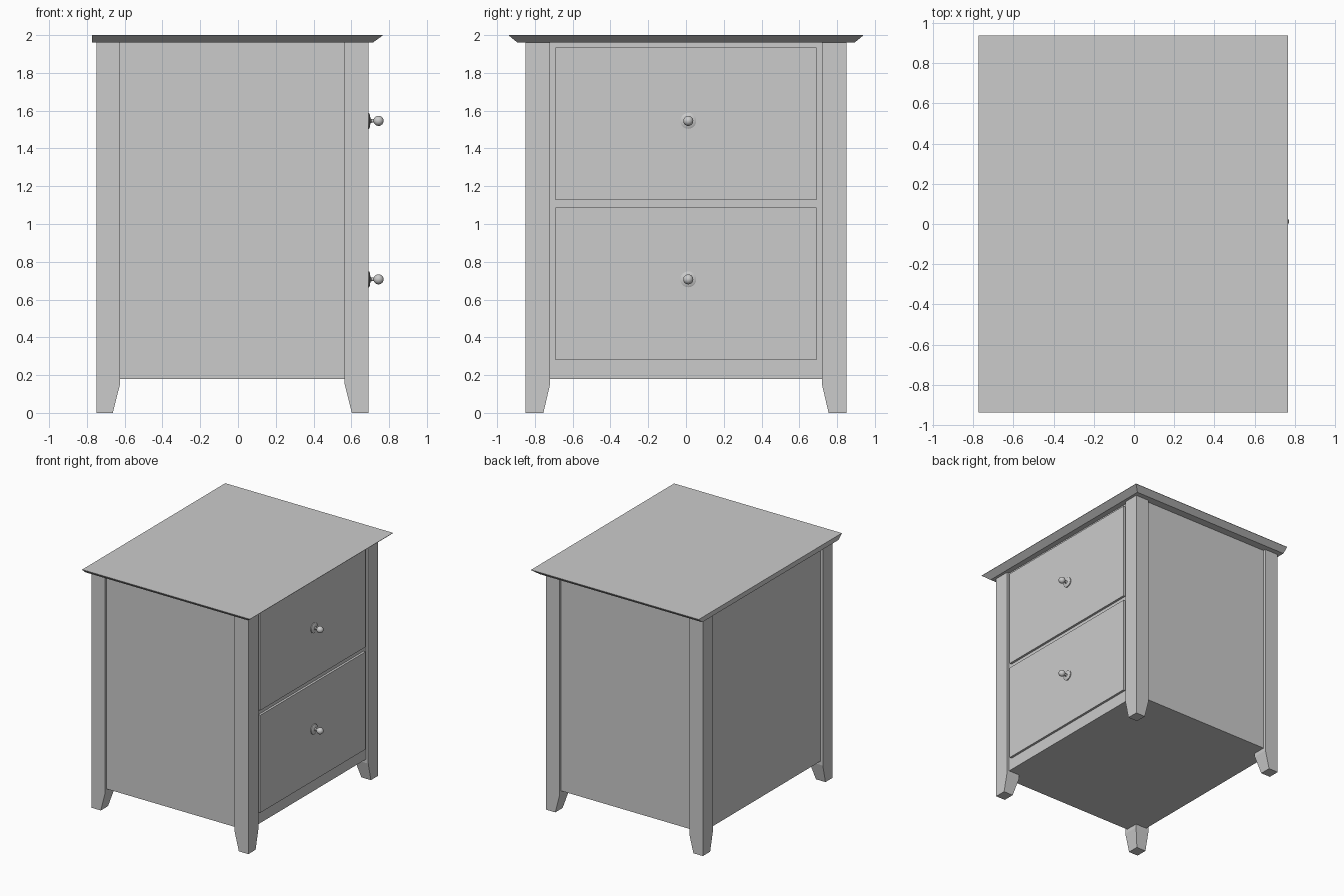
import bpy, bmesh, math

if "Cube" in bpy.data.objects:
    bpy.data.objects.remove(bpy.data.objects["Cube"])

X0, X1, Y = -0.75, 0.69, 0.85      # outer faces of the legs
INSET = 0.022                      # how far the panels sit behind the legs


def stack(name, rects):
    """Closed solid through a stack of rectangles (x0, x1, y0, y1, z)."""
    bm = bmesh.new()
    rings = [[bm.verts.new(p) for p in ((a, c, z), (b, c, z), (b, d, z), (a, d, z))]
             for a, b, c, d, z in rects]
    bm.faces.new(rings[0][::-1])
    bm.faces.new(rings[-1])
    for lo, hi in zip(rings, rings[1:]):
        for i in range(4):
            j = (i + 1) % 4
            bm.faces.new((lo[i], lo[j], hi[j], hi[i]))
    return finish(name, bm)


def finish(name, bm):
    bmesh.ops.recalc_face_normals(bm, faces=bm.faces)
    me = bpy.data.meshes.new(name)
    bm.to_mesh(me)
    bm.free()
    ob = bpy.data.objects.new(name, me)
    bpy.context.collection.objects.link(ob)
    return ob


def box(name, x0, x1, y0, y1, z0, z1):
    return stack(name, [(x0, x1, y0, y1, z0), (x0, x1, y0, y1, z1)])


def leg(name, ox, sx, sy):
    """Square post whose two inner faces taper at the foot."""
    rects = []
    for wx, wy, z in ((0.087, 0.095, 0), (0.125, 0.13, 0.15), (0.125, 0.13, 1.96)):
        xs = sorted((ox, ox + sx * wx))
        ys = sorted((sy * Y, sy * (Y - wy)))
        rects.append((*xs, *ys, z))
    return stack(name, rects)


def knob(name, x, y, z):
    """Turned knob: base plate, neck and ball, lathed about the x axis."""
    prof = [(0, -0.005), (0.042, -0.005), (0.042, 0.004), (0.034, 0.008),
            (0.014, 0.011), (0.009, 0.017), (0.009, 0.03)]
    c, r = 0.054, 0.027
    prof += [(r * math.sin(t), c - r * math.cos(t))
             for t in (math.radians(20 * k) for k in range(1, 10))]
    prof[-1] = (0, c + r)
    bm = bmesh.new()
    vs = [bm.verts.new((h, rad, 0)) for rad, h in prof]
    edges = [bm.edges.new(p) for p in zip(vs, vs[1:])]
    bmesh.ops.spin(bm, geom=vs + edges, cent=(0, 0, 0), axis=(1, 0, 0),
                   angle=math.tau, steps=24, use_duplicate=False)
    bmesh.ops.remove_doubles(bm, verts=bm.verts, dist=1e-5)
    ob = finish(name, bm)
    ob.location = (x, y, z)
    bpy.context.view_layer.objects.active = ob
    ob.select_set(True)
    bpy.ops.object.shade_smooth_by_angle(angle=math.radians(35))
    ob.select_set(False)


# carcass panels, set back from the legs
box("carcass", X0 + INSET, X1 - INSET, -Y + INSET, Y - INSET, 0.18, 1.96)

# four tapered legs
for end, ox, sx in (("back", X0, 1), ("front", X1, -1)):
    for side, sy in (("right", -1), ("left", 1)):
        leg(f"{end}_{side}_leg", ox, sx, sy)

# top board: undercut bevel on three edges, straight at the back
stack("top_board", [(-0.773, 0.713, -0.892, 0.892, 1.96),
                    (-0.773, 0.765, -0.937, 0.937, 1.997),
                    (-0.773, 0.765, -0.937, 0.937, 2.0)])

# drawer fronts and knobs
for place, z0, z1, kz in (("lower", 0.28, 1.088, 0.707), ("upper", 1.128, 1.935, 1.546)):
    box(f"{place}_drawer", X1 - INSET - 0.01, X1 - 0.003, -0.69, 0.69, z0, z1)
    knob(f"{place}_knob", X1, 0.012, kz)
